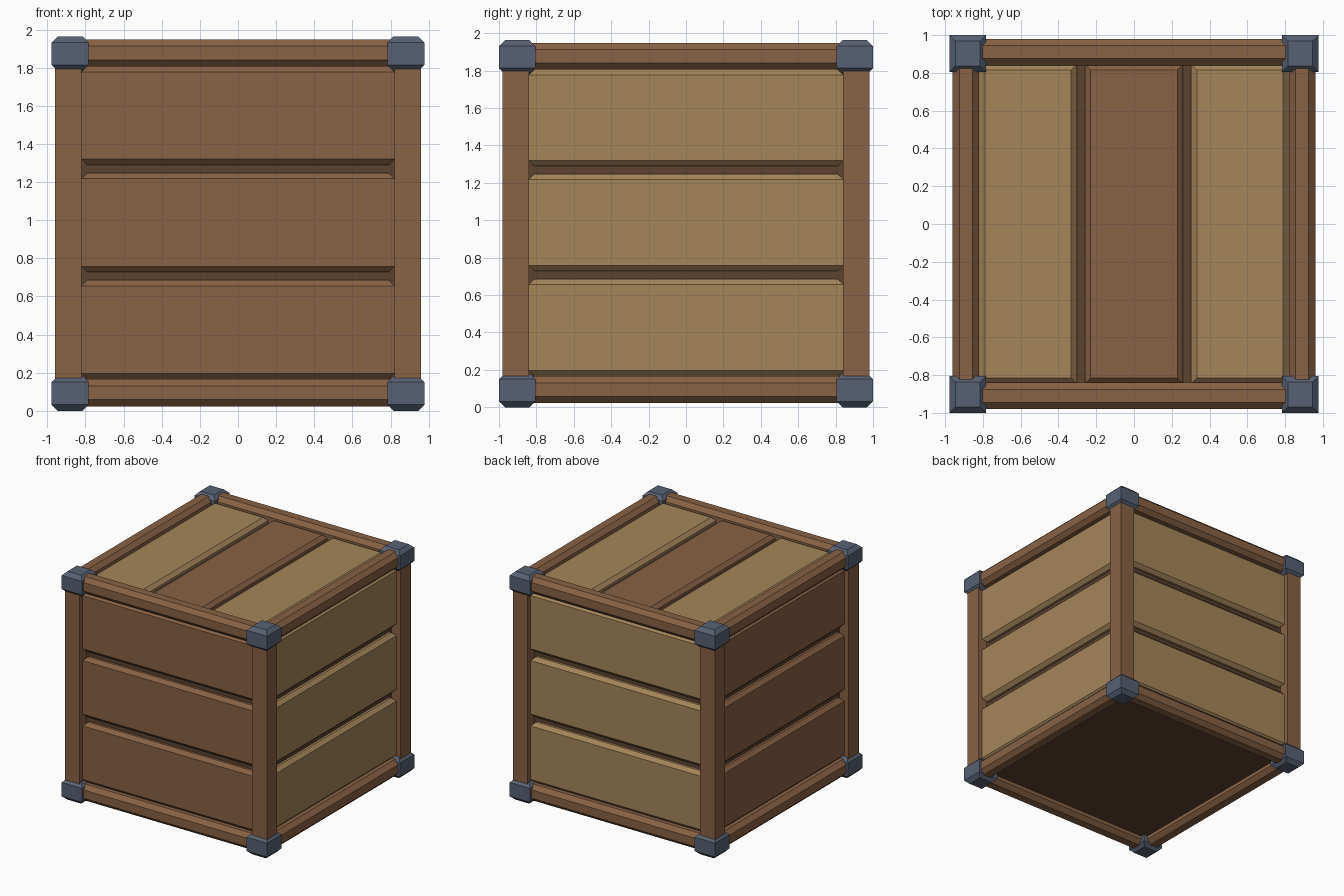
import bpy, bmesh

if "Cube" in bpy.data.objects:
    bpy.data.objects.remove(bpy.data.objects["Cube"])


def material(name, rgb):
    m = bpy.data.materials.new(name)
    m.diffuse_color = (*rgb, 1)
    m.use_nodes = True
    m.node_tree.nodes["Principled BSDF"].inputs["Base Color"].default_value = m.diffuse_color
    return m


BROWN = material("brown wood", (0.250, 0.122, 0.058))
TAN = material("tan wood", (0.375, 0.235, 0.102))
DARK = material("dark wood", (0.110, 0.056, 0.028))
METAL = material("blue grey metal", (0.096, 0.120, 0.172))


def block(name, xs, ys, zs, mat, c=0.03):
    """Box whose top and bottom rims are chamfered by c."""
    (x0, x1), (y0, y1), (z0, z1) = sorted(xs), sorted(ys), sorted(zs)
    bm = bmesh.new()
    levels = [(z0, c), (z0 + c, 0), (z1 - c, 0), (z1, c)] if c else [(z0, 0), (z1, 0)]
    rings = [[bm.verts.new(p) for p in ((x0 + i, y0 + i, z), (x1 - i, y0 + i, z),
                                       (x1 - i, y1 - i, z), (x0 + i, y1 - i, z))]
             for z, i in levels]
    bm.faces.new(rings[0][::-1])
    bm.faces.new(rings[-1])
    for a, b in zip(rings, rings[1:]):
        for k in range(4):
            n = (k + 1) % 4
            bm.faces.new((a[k], a[n], b[n], b[k]))
    me = bpy.data.meshes.new(name)
    bm.to_mesh(me)
    bm.free()
    me.materials.append(mat)
    ob = bpy.data.objects.new(name, me)
    bpy.context.collection.objects.link(ob)
    return ob


# dark inner box seen in the grooves and underneath
block("inner_box", (-0.87, 0.87), (-0.89, 0.89), (0.09, 1.86), DARK, 0)

# three planks on each side: brown front and left, tan back and right
for z in ((0.166, 0.686), (0.728, 1.248), (1.29, 1.807)):
    block("front_plank", (-0.82, 0.82), (-0.94, -0.80), z, BROWN)
    block("back_plank", (-0.82, 0.82), (0.80, 0.94), z, TAN)
    block("left_plank", (-0.92, -0.78), (-0.84, 0.84), z, BROWN)
    block("right_plank", (0.78, 0.92), (-0.84, 0.84), z, TAN)

# lid planks
for x, mat in (((-0.82, -0.303), TAN), ((-0.26, 0.26), BROWN), ((0.303, 0.82), TAN)):
    block("lid_plank", x, (-0.845, 0.845), (1.79, 1.91), mat)

# corner posts and metal corner caps
for sx in (-1, 1):
    for sy in (-1, 1):
        block("corner_post", (0.82 * sx, 0.96 * sx), (0.84 * sy, 0.98 * sy),
              (0.03, 1.94), BROWN)
        for z in ((0.0, 0.183), (1.782, 1.963)):
            block("corner_cap", (0.783 * sx, 0.977 * sx), (0.805 * sy, 1.0 * sy),
                  z, METAL, 0.032)

# top and bottom rails
for s in (-1, 1):
    for z in ((0.024, 0.166), (1.806, 1.949)):
        block("cross_rail", (-0.85, 0.85), (0.84 * s, 0.98 * s), z, BROWN, 0.035)
        block("side_rail", (0.82 * s, 0.96 * s), (-0.87, 0.87), z, BROWN, 0.035)
